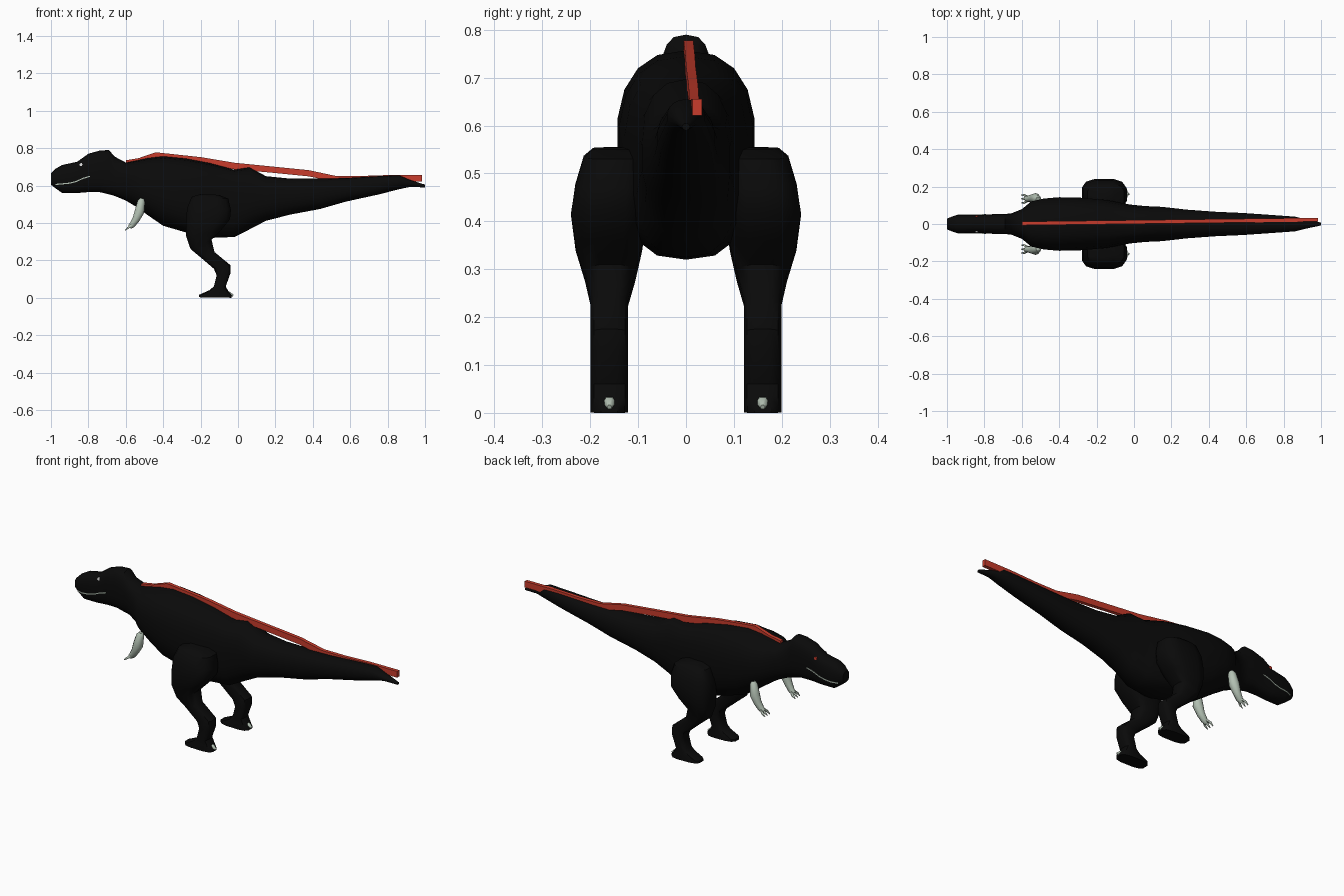
import bpy, bmesh, math
from mathutils import Vector


def material(name, rgb):
    m = bpy.data.materials.new(name)
    m.diffuse_color = (*rgb, 1)
    return m


BLACK = material("black hide", (0.003, 0.003, 0.003))
RED = material("red ridge", (0.58, 0.045, 0.025))
PALE = material("pale green", (0.45, 0.53, 0.45))
WHITE = material("white", (0.9, 0.9, 0.9))


def loft(name, rings, mat, angle=40):
    """Skin a list of closed point rings and cap both ends."""
    bm = bmesh.new()
    loops = [[bm.verts.new(p) for p in ring] for ring in rings]
    n = len(loops[0])
    for a, b in zip(loops, loops[1:]):
        for i in range(n):
            j = (i + 1) % n
            bm.faces.new((a[i], a[j], b[j], b[i]))
    bm.faces.new(loops[0][::-1])
    bm.faces.new(loops[-1])
    bmesh.ops.recalc_face_normals(bm, faces=bm.faces)
    me = bpy.data.meshes.new(name)
    bm.to_mesh(me)
    bm.free()
    me.materials.append(mat)
    ob = bpy.data.objects.new(name, me)
    bpy.context.collection.objects.link(ob)
    bpy.ops.object.select_all(action='DESELECT')
    ob.select_set(True)
    bpy.context.view_layer.objects.active = ob
    bpy.ops.object.shade_smooth_by_angle(angle=math.radians(angle))
    return ob


def oval(n, power):
    """Superellipse outline of unit half-size."""
    out = []
    for i in range(n):
        a = 2 * math.pi * (i + 0.5) / n
        c, s = math.cos(a), math.sin(a)
        out.append((math.copysign(abs(c) ** (2 / power), c),
                    math.copysign(abs(s) ** (2 / power), s)))
    return out


def tube(name, path, mat, n=8):
    """Round limb along points (x, y, z, radius)."""
    rings = []
    pts = [Vector(p[:3]) for p in path]
    for i, p in enumerate(pts):
        d = (pts[min(i + 1, len(pts) - 1)] - pts[max(i - 1, 0)]).normalized()
        u = d.cross(Vector((0, 1, 0))).normalized()
        v = d.cross(u)
        r = path[i][3]
        rings.append([p + u * r * c + v * r * s for c, s in oval(n, 2)])
    return loft(name, rings, mat, 60)


# Body, head and tail: x, top, bottom, half width, squareness
BODY = [
    (-1.00, 0.665, 0.605, 0.028, 2.6), (-0.975, 0.69, 0.585, 0.04, 2.6),
    (-0.94, 0.71, 0.56, 0.05, 2.6), (-0.86, 0.727, 0.56, 0.05, 2.6),
    (-0.80, 0.77, 0.565, 0.05, 2.8), (-0.74, 0.787, 0.565, 0.054, 2.8),
    (-0.69, 0.79, 0.553, 0.055, 2.8), (-0.66, 0.755, 0.545, 0.056, 2.5),
    (-0.60, 0.723, 0.52, 0.08, 2.4), (-0.55, 0.733, 0.49, 0.122, 2.4),
    (-0.48, 0.748, 0.44, 0.138, 2.4), (-0.40, 0.757, 0.385, 0.145, 2.4),
    (-0.28, 0.745, 0.35, 0.142, 2.5), (-0.15, 0.72, 0.32, 0.13, 2.8),
    (-0.02, 0.685, 0.325, 0.105, 2.8), (0.06, 0.697, 0.365, 0.097, 2.4),
    (0.15, 0.65, 0.412, 0.093, 2.3), (0.28, 0.637, 0.445, 0.078, 2.2),
    (0.44, 0.637, 0.475, 0.066, 2.2), (0.58, 0.64, 0.515, 0.06, 2.2),
    (0.75, 0.65, 0.552, 0.048, 2.2), (0.86, 0.655, 0.58, 0.04, 2.2),
    (0.92, 0.63, 0.593, 0.025, 2.0), (1.00, 0.605, 0.59, 0.008, 2.0),
]
rings = []
for x, top, bot, w, p in BODY:
    mid, h = (top + bot) / 2, (top - bot) / 2
    rings.append([(x, w * c, mid + h * s) for c, s in oval(18, p)])
loft("body", rings, BLACK)


def skin(x, z):
    """Half width of the body at a given length and height."""
    for a, b in zip(BODY, BODY[1:]):
        if a[0] <= x <= b[0]:
            t = (x - a[0]) / (b[0] - a[0])
            _, top, bot, w, p = [m + (n - m) * t for m, n in zip(a, b)]
            k = abs(z - (top + bot) / 2) / ((top - bot) / 2)
            return w * max(0, 1 - k ** p) ** (1 / p)
    return 0


# Back ridge: x, top, height, drifting slightly sideways to the tail
RIDGE = [(-0.60, 0.735, 0.025), (-0.53, 0.747, 0.03), (-0.44, 0.778, 0.035),
         (-0.20, 0.752, 0.035), (-0.02, 0.722, 0.035), (0.18, 0.702, 0.033),
         (0.38, 0.682, 0.033), (0.52, 0.652, 0.033), (0.65, 0.651, 0.033),
         (0.80, 0.656, 0.035), (0.985, 0.656, 0.035)]
rings = []
for x, top, h in RIDGE:
    y = 0.003 + 0.02 * (x + 0.6) / 1.58
    rings.append([(x, y - 0.01, top - h), (x, y + 0.01, top - h),
                  (x, y + 0.01, top), (x, y - 0.01, top)])
loft("back_ridge", rings, RED, 25)

# Leg rings: front x, back x, front z, back z, inner y, outer y
LEG = [
    (-0.20, -0.10, 0.555, 0.55, 0.09, 0.195), (-0.25, -0.05, 0.54, 0.53, 0.08, 0.215),
    (-0.275, -0.035, 0.48, 0.47, 0.08, 0.233), (-0.28, -0.04, 0.41, 0.42, 0.08, 0.242),
    (-0.28, -0.09, 0.33, 0.36, 0.09, 0.232), (-0.255, -0.14, 0.26, 0.31, 0.105, 0.212),
    (-0.20, -0.125, 0.215, 0.245, 0.12, 0.20), (-0.13, -0.04, 0.155, 0.175, 0.12, 0.20),
    (-0.115, -0.04, 0.12, 0.13, 0.12, 0.20), (-0.13, -0.065, 0.06, 0.06, 0.12, 0.20),
    (-0.155, -0.05, 0.04, 0.035, 0.12, 0.20), (-0.21, -0.033, 0.016, 0.014, 0.12, 0.20),
    (-0.21, -0.033, 0.003, 0.0, 0.12, 0.20),
]
for side, tag in ((-1, "right"), (1, "left")):
    rings = []
    for xf, xb, zf, zb, yi, yo in LEG:
        ring = []
        for c, s in oval(12, 3.2):
            t = (c + 1) / 2
            ring.append((xf + (xb - xf) * t,
                         side * ((yi + yo) / 2 + (yo - yi) / 2 * s),
                         zf + (zb - zf) * t))
        rings.append(ring)
    loft(f"{tag}_leg", rings, BLACK)

    # Heel claw
    tube(f"{tag}_heel_claw", [(-0.07, side * 0.16, 0.024, 0.014),
                              (-0.045, side * 0.16, 0.02, 0.014),
                              (-0.026, side * 0.16, 0.012, 0.005)], PALE, 6)

    # Arm with three short fingers
    tube(f"{tag}_arm", [(-0.513, side * 0.132, 0.53, 0.012),
                        (-0.517, side * 0.134, 0.515, 0.021),
                        (-0.527, side * 0.138, 0.46, 0.027),
                        (-0.545, side * 0.138, 0.42, 0.021),
                        (-0.565, side * 0.135, 0.39, 0.017),
                        (-0.58, side * 0.135, 0.378, 0.012)], PALE, 10)
    for i, dy in enumerate((-0.022, 0, 0.02)):
        y = 0.135 + dy
        tube(f"{tag}_finger_{i + 1}", [(-0.568, side * (0.135 + dy * 0.4), 0.388, 0.008),
                                       (-0.588, side * y, 0.374, 0.006),
                                       (-0.603, side * y, 0.361, 0.002)], PALE, 6)

    # Mouth line: thin strip hugging the jaw
    rings = []
    for x, z in ((-0.975, 0.606), (-0.94, 0.609), (-0.90, 0.613),
                 (-0.865, 0.622), (-0.83, 0.638), (-0.79, 0.65)):
        y = skin(x, z)
        rings.append([(x, side * (y - 0.003), z - 0.003), (x, side * (y + 0.002), z - 0.003),
                      (x, side * (y + 0.002), z + 0.003), (x, side * (y - 0.003), z + 0.003)])
    loft(f"{tag}_mouth_line", rings, PALE)

    # Eye disc, white on one side and red on the other
    y = skin(-0.84, 0.712)
    rings = [[(-0.84 + 0.008 * c, side * d, 0.712 + 0.009 * s) for c, s in oval(10, 2)]
             for d in (y - 0.004, y + 0.003)]
    loft(f"{tag}_eye", rings, WHITE if side < 0 else RED)
